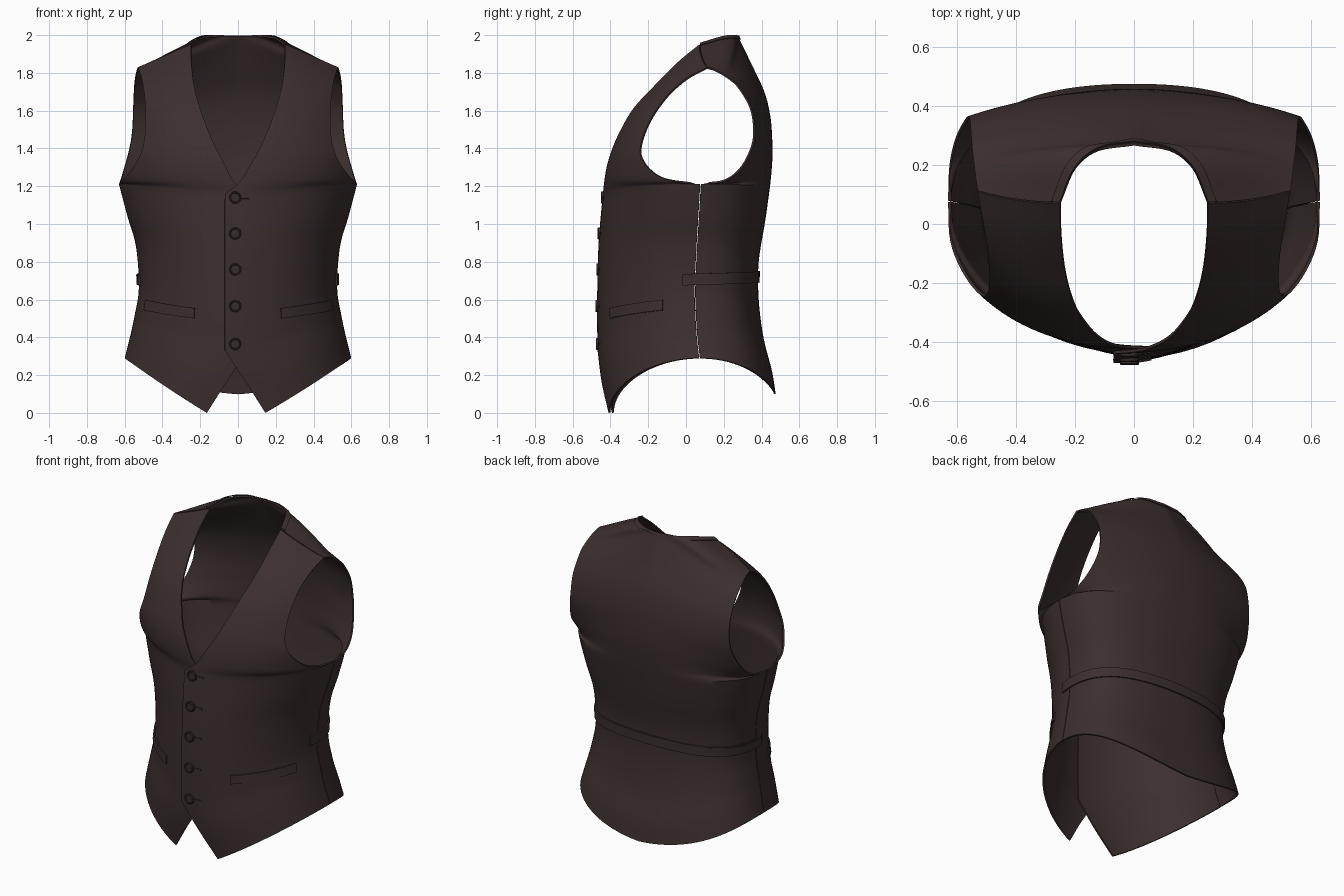
import bpy, bmesh, math
from mathutils import Vector as V
from mathutils.bvhtree import BVHTree

if "Cube" in bpy.data.objects:
    bpy.data.objects.remove(bpy.data.objects["Cube"])


def material(name, rgb):
    m = bpy.data.materials.new(name)
    m.diffuse_color = (*rgb, 1)
    m.use_nodes = True
    m.node_tree.nodes["Principled BSDF"].inputs["Base Color"].default_value = m.diffuse_color
    return m


CLOTH = material("dark brown cloth", (0.045, 0.028, 0.028))
BUTTON = material("dark brown button", (0.040, 0.025, 0.025))
all_verts, all_polys = [], []          # outer surface, used to lay details on


def finish(name, bm, mat, thick=0, angle=40):
    me = bpy.data.meshes.new(name)
    bm.to_mesh(me)
    bm.free()
    ob = bpy.data.objects.new(name, me)
    bpy.context.collection.objects.link(ob)
    me.materials.append(mat)
    bpy.ops.object.select_all(action='DESELECT')
    ob.select_set(True)
    bpy.context.view_layer.objects.active = ob
    if thick:
        mod = ob.modifiers.new("thickness", 'SOLIDIFY')
        mod.thickness, mod.offset = thick, -1
        bpy.ops.object.modifier_apply(modifier="thickness")
    bpy.ops.object.shade_smooth_by_angle(angle=math.radians(angle))
    return ob


def add_grid(bm, rows, flip=False):
    vs = [[bm.verts.new(p) for p in r] for r in rows]
    for a, b in zip(vs, vs[1:]):
        for i in range(len(a) - 1):
            q = [a[i], a[i + 1], b[i + 1], b[i]]
            bm.faces.new(q[::-1] if flip else q)


def spline(pts, steps=5):
    """Smooth curve through points (any dimension)."""
    n = len(pts)
    ext = [[2 * a - b for a, b in zip(pts[0], pts[1])], *pts,
           [2 * a - b for a, b in zip(pts[-1], pts[-2])]]
    out = []
    for i in range(n - 1):
        for k in range(steps):
            t = k / steps
            out.append([0.5 * (2 * b + (c - a) * t + (2 * a - 5 * b + 4 * c - d) * t * t
                               + (3 * b - a - 3 * c + d) * t ** 3)
                        for a, b, c, d in zip(*ext[i:i + 4])])
    return out + [list(pts[-1])]


def panel_rows(sections, side, shift=0, sink=0, full=0.0, flat=0.5):
    """Each key holds an inner-edge and an outer-edge point; a row is an elliptic arc between."""
    rows = []
    for sec in sections:
        for key in spline(sec)[(1 if rows else 0):]:
            a, b = V(key[:3]), V(key[3:])
            low = max(0, min(1, (1.35 - a.z) / 0.2))
            a.x += shift * low
            a.y += sink * low
            d = b - a
            c = max(0, min(.95, 1 - abs(d.y) / max(abs(a.y - .075), .3)))
            th = math.acos(c)
            k = 4 / 3 * math.tan(th / 4) * (1 + full * (th / 1.5708) ** 4)
            ex, ey = d.x / math.sin(th), d.y / (1 - c)
            m = 1 - c
            c1 = a + V((k * ex, 0, (.33 + (flat - .33) * m) * d.z))
            c2 = b - V((k * ex * c, k * ey * math.sin(th), .33 * (1 - m) * d.z))
            row = []
            for i in range(25):
                t = i / 24
                s = 1 - t
                p = a * s ** 3 + c1 * 3 * s * s * t + c2 * 3 * s * t * t + b * t ** 3
                row.append(V((p.x * side, p.y, p.z)))
            rows.append(row)
    return rows


def remember(bm):
    bm.verts.index_update()
    o = len(all_verts)
    all_verts.extend(v.co.copy() for v in bm.verts)
    all_polys.extend([v.index + o for v in f.verts] for f in bm.faces)


# Front panels: hem point, buttoned edge, neckline beside the armhole
FRONT = [
    [(.155, -.41, 0, .6, .07, .29), (.05, -.447, .165, .572, .057, .4),
     (-.06, -.468, .33, .55, .05, .5)],
    [(-.06, -.468, .33, .55, .05, .5), (-.06, -.471, .55, .525, .045, .66),
     (-.06, -.465, .85, .54, .055, .88), (-.06, -.455, 1.0, .585, .065, 1.04),
     (-.06, -.44, 1.16, .63, .075, 1.21)],
    [(-.06, -.44, 1.16, .63, .075, 1.21), (.02, -.432, 1.23, .622, -.06, 1.225),
     (.065, -.418, 1.31, .58, -.165, 1.265), (.115, -.39, 1.4, .525, -.237, 1.35),
     (.155, -.35, 1.49, .497, -.235, 1.44), (.2, -.28, 1.61, .49, -.185, 1.56),
     (.232, -.17, 1.73, .495, -.1, 1.68), (.248, -.04, 1.86, .51, 0, 1.77),
     (.25, .07, 1.95, .53, .11, 1.83)],
]
for name, side, shift, sink in (("front_panel_over", 1, -.01, 0),
                                ("front_panel_under", -1, .01, .018)):
    bm = bmesh.new()
    add_grid(bm, panel_rows(FRONT, side, shift, sink), side < 0)
    remember(bm)
    finish(name, bm, CLOTH, 0.01)

# Back panel: two mirrored halves welded on the centre line
NECK = [(0, .275, 1.995), (.12, .255, 1.997), (.2, .19, 1.988), (.25, .074, 1.953)]
ARM = [(.545, .23, 1.775), (.54, .19, 1.8), (.535, .15, 1.82), (.53, .114, 1.83)]
BACK = [
    [(0, .475, .10, .6, .074, .29), (0, .455, .22, .572, .061, .4),
     (0, .41, .4, .55, .054, .5), (0, .385, .6, .525, .049, .66),
     (0, .385, .8, .54, .059, .88), (0, .42, 1.02, .585, .069, 1.04),
     (0, .445, 1.2, .63, .079, 1.21)],
    [(0, .445, 1.2, .63, .079, 1.21), (0, .453, 1.28, .625, .2, 1.225),
     (0, .458, 1.37, .605, .29, 1.29), (0, .455, 1.48, .575, .35, 1.4),
     (0, .445, 1.58, .56, .365, 1.5), (0, .415, 1.7, .555, .345, 1.62),
     (0, .35, 1.84, .55, .28, 1.73), NECK[0] + ARM[0]],
    [n + a for n, a in zip(NECK, ARM)],
]
bm = bmesh.new()
for side in (1, -1):
    add_grid(bm, panel_rows(BACK, side, full=.25, flat=.15), side > 0)
bmesh.ops.remove_doubles(bm, verts=bm.verts, dist=1e-4)
remember(bm)
finish("back_panel", bm, CLOTH, 0.01)

surface = BVHTree.FromPolygons(all_verts, all_polys)


def on_body(origin, direction, lift):
    d = V(direction).normalized()
    hit, _, _, dist = surface.ray_cast(V(origin), d)
    if hit is None or dist > 1:        # slipped through the side seam
        hit = surface.find_nearest(V(origin) + d * 0.67)[0]
    return hit - d * lift


def band(name, ang0, ang1, z0, z1, width, lift, thick, n):
    """Strip wrapped around the body between two angles."""
    rows = []
    for j in range(4):
        row = []
        for i in range(n + 1):
            t = i / n
            a = math.radians(ang0 + (ang1 - ang0) * t)
            z = z0(t) if callable(z0) else z0 + (z1 - z0) * t
            d = V((math.cos(a), math.sin(a), 0))
            row.append(on_body(d * 1.2 + V((0, 0, z + width * (j / 3 - 0.5))), -d, lift))
        rows.append(row)
    bm = bmesh.new()
    add_grid(bm, rows, ang1 < ang0)
    return finish(name, bm, CLOTH, thick)


# Waist strap around the back, and its overlapping end
band("waist_strap", -2, 182, lambda t: .705 + .015 * math.sin(math.pi * t), 0, .06, .009, .01, 90)
band("strap_end", 140, 181, .715, .705, .05, .013, .006, 24)

# Welt pockets
band("pocket_welt_left", -60.5, -14, .527, .572, .055, .008, .01, 40)
band("pocket_welt_right", -120.5, -165, .527, .572, .055, .008, .01, 40)

# Neck band along the back neckline
curve = spline(NECK, 6)
curve = [V((-p[0], p[1], p[2])) for p in curve[:0:-1]] + [V(p) for p in curve]
rows = []
for w in (0, .014, .028):
    row = []
    for p in curve:
        out = V((p.x, max(p.y - .05, .0), 0)).normalized()
        q, nrm, *_ = surface.find_nearest(p + out * w + V((0, 0, -w * .4)))
        nrm = nrm if nrm.z > 0 else -nrm
        row.append((p if w == 0 else q) + nrm * .003)
    rows.append(row)
bm = bmesh.new()
add_grid(bm, rows, True)
finish("neck_band", bm, CLOTH, 0.004)

# Buttons with a raised rim, each with a stitched buttonhole beside it
RIM = [(0, .007), (.022, .007), (.025, .010), (.029, .010), (.032, .007), (.032, -.004)]
for z in (1.14, .95, .76, .565, .365):
    c = on_body((-.015, -1, z), (0, 1, 0), 0)
    bm = bmesh.new()
    add_grid(bm, [[c + V((r * math.cos(a), -h, r * math.sin(a)))
                   for a in (2 * math.pi * i / 24 for i in range(25))] for r, h in RIM], True)
    bmesh.ops.remove_doubles(bm, verts=bm.verts, dist=1e-5)
    bmesh.ops.recalc_face_normals(bm, faces=bm.faces)
    finish("button", bm, BUTTON)
    bm = bmesh.new()
    add_grid(bm, [[on_body((.012 + .048 * i / 6, -1, z + h), (0, 1, 0), .004)
                   for i in range(7)] for h in (-.006, .006)])
    finish("buttonhole", bm, BUTTON, 0.006)
